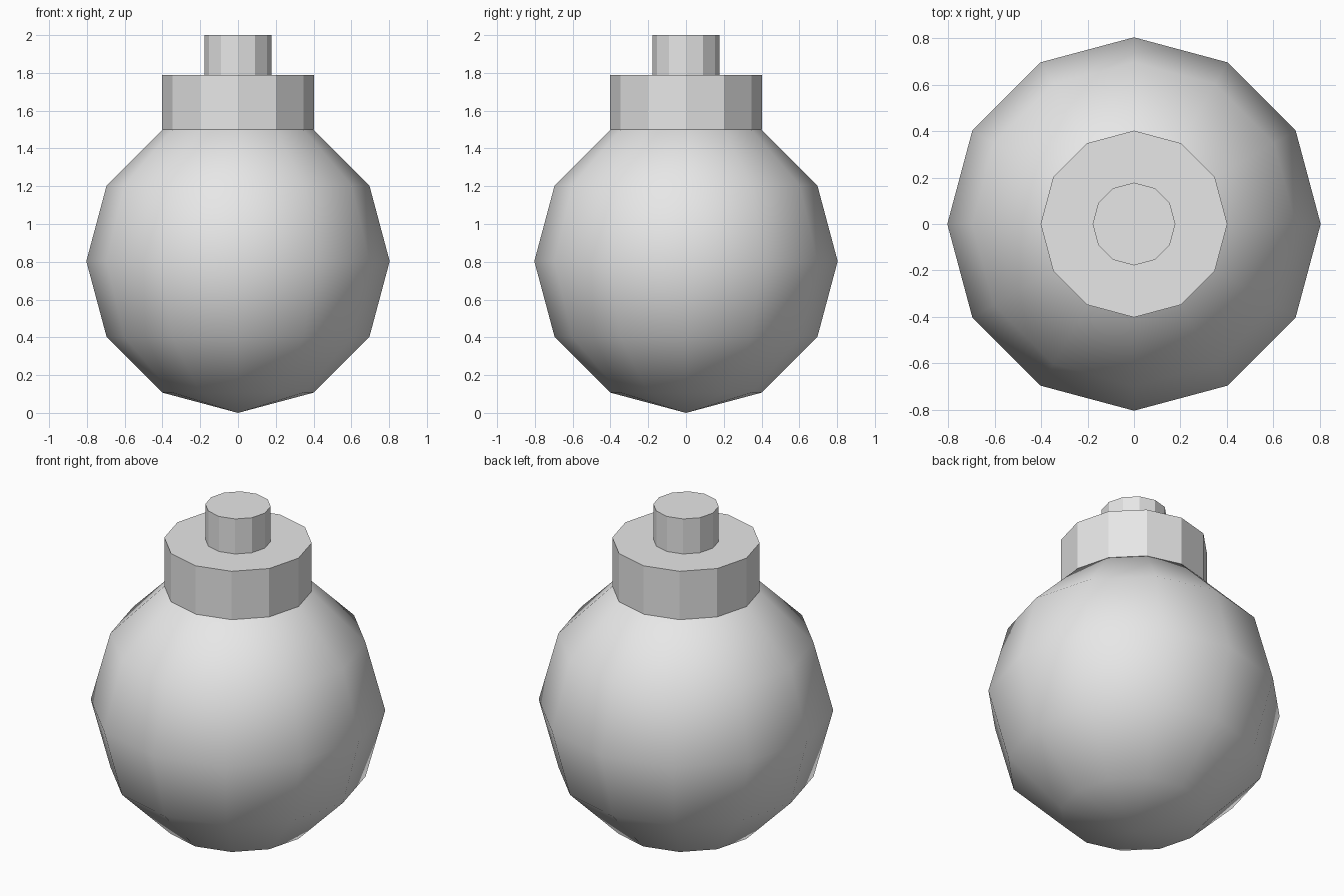
import bpy

cube = bpy.data.objects.get("Cube")
if cube:
    bpy.data.objects.remove(cube, do_unlink=True)

SIDES = 12
RADIUS = 0.803

grey = bpy.data.materials.new("light_grey")
grey.use_nodes = True
colour = (0.8, 0.8, 0.8, 1)
grey.diffuse_color = colour
grey.node_tree.nodes["Principled BSDF"].inputs["Base Color"].default_value = colour


def finish(name):
    part = bpy.context.object
    part.name = name
    part.data.materials.append(grey)
    return part


def drum(name, radius, bottom, top):
    """Flat-sided upright cylinder between two heights."""
    bpy.ops.mesh.primitive_cylinder_add(
        vertices=SIDES, radius=radius, depth=top - bottom,
        location=(0, 0, (bottom + top) / 2))
    return finish(name)


# Smooth round body, low segment count
bpy.ops.mesh.primitive_uv_sphere_add(
    segments=SIDES, ring_count=6, radius=RADIUS, location=(0, 0, RADIUS))
bpy.ops.object.shade_smooth()
finish("round_body")

# Faceted collar and the narrow stub on top
drum("collar", RADIUS / 2, 1.5, 1.79)
drum("top_stub", 0.178, 1.79, 2.0)
